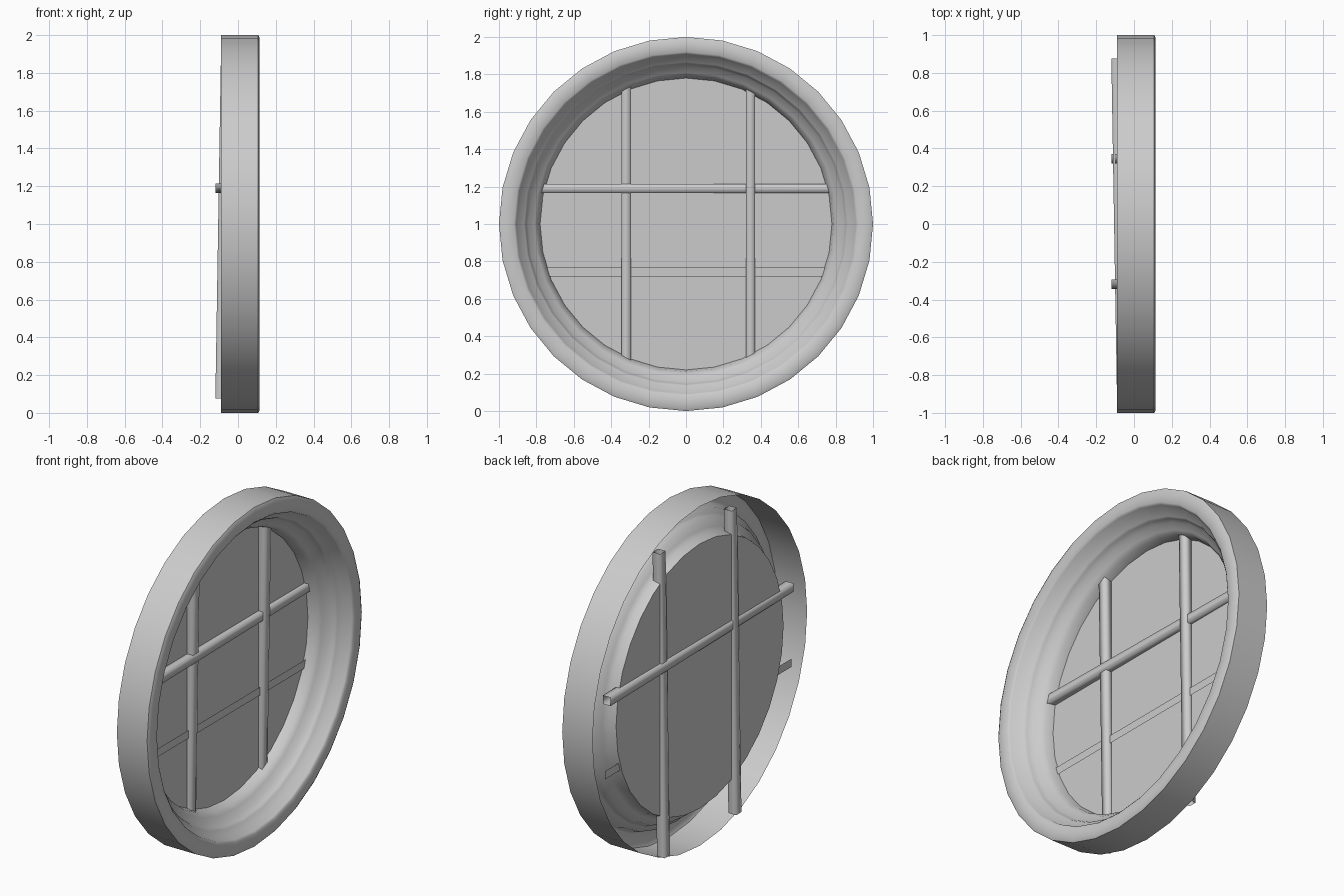
import bpy, bmesh, math
from mathutils import Vector

cube = bpy.data.objects.get("Cube")
if cube:
    bpy.data.objects.remove(cube, do_unlink=True)

SIDES = 32
GLASS_X = -0.09

grey = bpy.data.materials.new("light_grey")
grey.use_nodes = True
grey.diffuse_color = (0.6, 0.6, 0.6, 1)
grey.node_tree.nodes["Principled BSDF"].inputs["Base Color"].default_value = (0.6, 0.6, 0.6, 1)


def finish(name, bm, angle=None):
    """Turn a bmesh into a named object, optionally smooth shaded."""
    mesh = bpy.data.meshes.new(name)
    bm.to_mesh(mesh)
    bm.free()
    mesh.materials.append(grey)
    obj = bpy.data.objects.new(name, mesh)
    bpy.context.collection.objects.link(obj)
    if angle:
        bpy.ops.object.select_all(action='DESELECT')
        obj.select_set(True)
        bpy.context.view_layer.objects.active = obj
        bpy.ops.object.shade_smooth_by_angle(angle=math.radians(angle))
    return obj


def circle(bm, x, r):
    steps = [2 * math.pi * i / SIDES for i in range(SIDES)]
    return [bm.verts.new((x, r * math.sin(a), 1 + r * math.cos(a))) for a in steps]


def bridge(bm, a, b):
    n = len(a)
    for i in range(n):
        j = (i + 1) % n
        bm.faces.new((a[i], b[i], b[j], a[j]))


def bar(name, start, end, across, size=0.05):
    """Open square tube between two points."""
    bm = bmesh.new()
    side, depth = Vector(across) * size / 2, Vector((size / 2, 0, 0))
    corners = [side + depth, depth - side, -side - depth, side - depth]
    loops = [[bm.verts.new(Vector(p) + c) for c in corners] for p in (start, end)]
    bridge(bm, *loops)
    bmesh.ops.recalc_face_normals(bm, faces=bm.faces)
    return finish(name, bm, 100)


# Stepped round frame, open at the back: (x, radius) from outer wall to glass
profile = [(-0.09, 1.0), (0.107, 1.0), (0.115, 0.985), (0.115, 0.92), (0.105, 0.908),
           (0.06, 0.895), (0.045, 0.865), (0.03, 0.857), (0.0, 0.845),
           (-0.02, 0.81), (-0.045, 0.79), (GLASS_X, 0.78)]
bm = bmesh.new()
rings = [circle(bm, x, r) for x, r in profile]
for a, b in zip(rings, rings[1:]):
    bridge(bm, a, b)
bmesh.ops.recalc_face_normals(bm, faces=bm.faces)
finish("round_frame", bm, 50)

# Flat pane
bm = bmesh.new()
pane = bm.faces.new(circle(bm, GLASS_X, 0.78))
pane.normal_update()
if pane.normal.x < 0:
    pane.normal_flip()
finish("window_pane", bm)

# Slightly leaning glazing bars that straddle the pane
for name, y in (("right_upright_bar", -0.32), ("left_upright_bar", 0.345)):
    bar(name, (-0.095, y, 0.075), (-0.066, y, 1.86), (0, 1, 0))
bar("upper_cross_bar", (-0.066, -0.87, 1.19), (-0.095, 0.875, 1.19), (0, 0, 1))

# Thin flat lower strip in front of the pane
bm = bmesh.new()
x = GLASS_X + 0.01
strip = bm.faces.new([bm.verts.new((x, y, z)) for y, z in
                      ((-0.87, 0.72), (0.87, 0.72), (0.87, 0.768), (-0.87, 0.768))])
finish("lower_cross_strip", bm)
